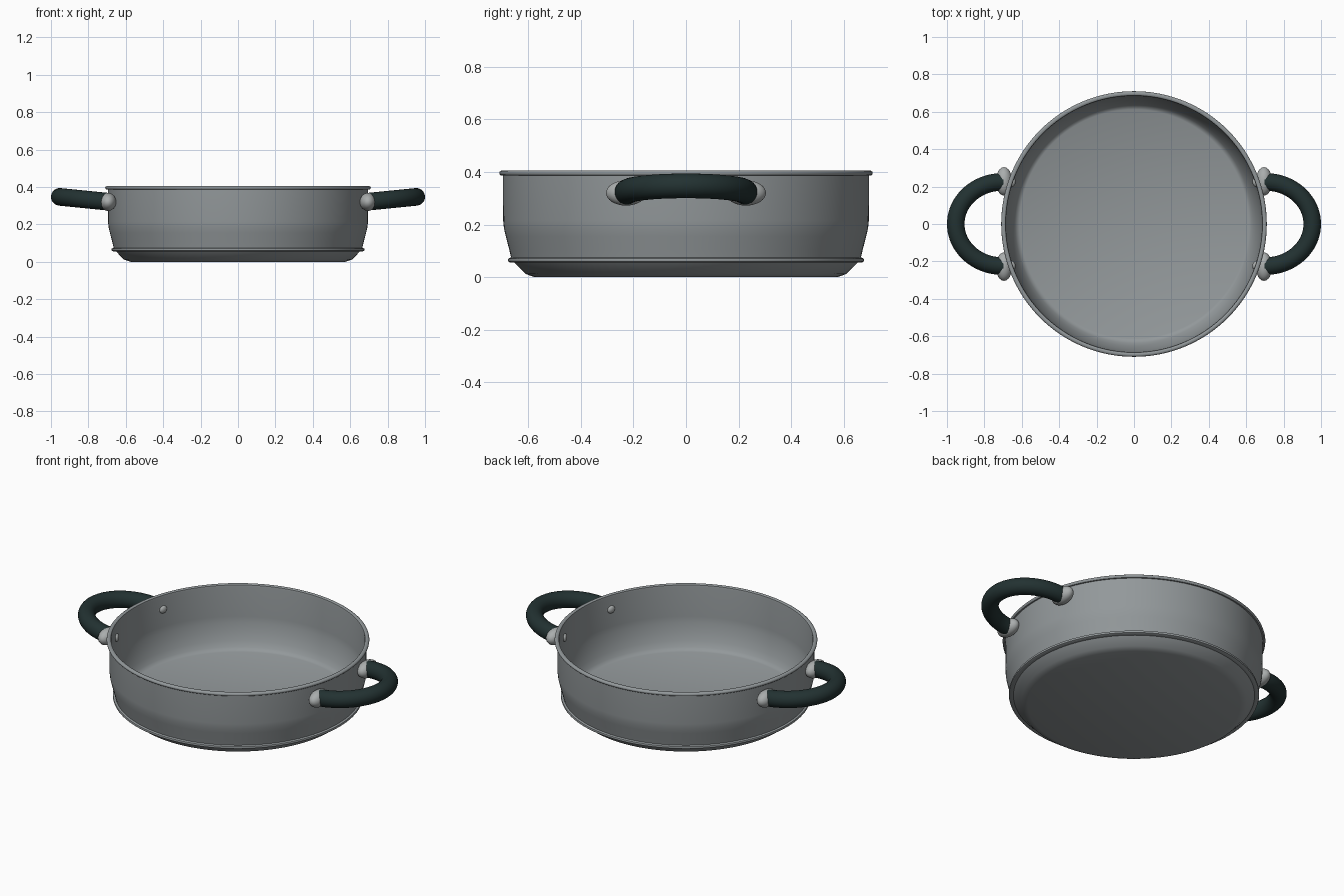
import bpy, bmesh, math
from mathutils import Vector, Matrix

if "Cube" in bpy.data.objects:
    bpy.data.objects.remove(bpy.data.objects["Cube"])


def material(name, rgb):
    m = bpy.data.materials.new(name)
    m.diffuse_color = (*rgb, 1)
    m.use_nodes = True
    m.node_tree.nodes["Principled BSDF"].inputs["Base Color"].default_value = m.diffuse_color
    return m


steel = material("steel grey", (0.29, 0.315, 0.325))
cap_steel = material("light steel", (0.40, 0.42, 0.42))
grip = material("dark green grip", (0.016, 0.031, 0.031))


def finish(name, bm, mat, angle=40):
    bmesh.ops.remove_doubles(bm, verts=bm.verts, dist=1e-5)
    bmesh.ops.recalc_face_normals(bm, faces=bm.faces)
    me = bpy.data.meshes.new(name)
    bm.to_mesh(me)
    bm.free()
    me.materials.append(mat)
    ob = bpy.data.objects.new(name, me)
    bpy.context.collection.objects.link(ob)
    bpy.ops.object.select_all(action='DESELECT')
    ob.select_set(True)
    bpy.context.view_layer.objects.active = ob
    bpy.ops.object.shade_smooth_by_angle(angle=math.radians(angle))
    return ob


# Pan body: one closed profile (radius, height) turned about z
profile = [
    (0, 0), (0.575, 0), (0.61, 0.012), (0.652, 0.055),              # base
    (0.667, 0.055), (0.675, 0.059), (0.677, 0.065), (0.675, 0.071), (0.665, 0.075),  # bead
    (0.672, 0.105), (0.685, 0.155), (0.692, 0.185), (0.695, 0.215), (0.696, 0.386),  # wall
    (0.704, 0.386), (0.709, 0.391), (0.710, 0.396), (0.708, 0.401), (0.702, 0.405),  # lip
    (0.692, 0.405), (0.687, 0.401), (0.685, 0.39), (0.684, 0.215),
    (0.680, 0.18), (0.668, 0.13), (0.652, 0.085), (0.636, 0.055), (0.625, 0.043),
    (0.612, 0.037), (0, 0.037),                                     # inner floor
]
bm = bmesh.new()
vs = [bm.verts.new((r, 0, z)) for r, z in profile]
es = [bm.edges.new(p) for p in zip(vs, vs[1:])]
bmesh.ops.spin(bm, geom=vs + es, cent=(0, 0, 0), axis=(0, 0, 1),
               angle=math.tau, steps=128, use_duplicate=False)
finish("pan_body", bm, steel)


def handle(side, name):
    # Round grip swept along a tilted half ellipse
    bm = bmesh.new()
    n, k, rad = 40, 24, 0.047
    rings = []
    for i in range(n + 1):
        t = math.pi * (i / n - 0.5)
        c = Vector((0.703 + 0.25 * math.cos(t), 0.225 * math.sin(t),
                    0.322 + 0.025 * math.cos(t)))
        tan = Vector((-0.25 * math.sin(t), 0.225 * math.cos(t), -0.025 * math.sin(t))).normalized()
        up = Vector((-0.1, 0, 1))
        up = (up - tan * up.dot(tan)).normalized()
        out = tan.cross(up)
        ring = []
        for j in range(k):
            a = math.tau * j / k
            p = c + (out * math.cos(a) + up * math.sin(a)) * rad
            ring.append(bm.verts.new((p.x * side, p.y, p.z)))
        rings.append(ring)
    for a, b in zip(rings, rings[1:]):
        for j in range(k):
            bm.faces.new((a[j], a[(j + 1) % k], b[(j + 1) % k], b[j]))
    bm.faces.new(rings[0])
    bm.faces.new(rings[-1])
    finish(name + "_handle", bm, grip)


def ellipsoid(name, loc, size, turn):
    bm = bmesh.new()
    mat = (Matrix.Translation(loc) @ Matrix.Rotation(turn, 4, 'Z')
           @ Matrix.Diagonal((*size, 1)))
    bmesh.ops.create_uvsphere(bm, u_segments=24, v_segments=16, radius=1, matrix=mat)
    finish(name, bm, cap_steel, 60)


for side, name in ((1, "right"), (-1, "left")):
    handle(side, name)
    for s, end in ((1, "back"), (-1, "front")):
        # Mounting cap where the grip meets the wall, and its rivet inside
        ellipsoid(f"{name}_{end}_cap", (0.695 * side, 0.228 * s, 0.32),
                  (0.044, 0.076, 0.048), 0)
        ellipsoid(f"{name}_{end}_rivet", (0.648 * side, 0.22 * s, 0.318),
                  (0.014, 0.024, 0.022), 0.33 * side * s)
